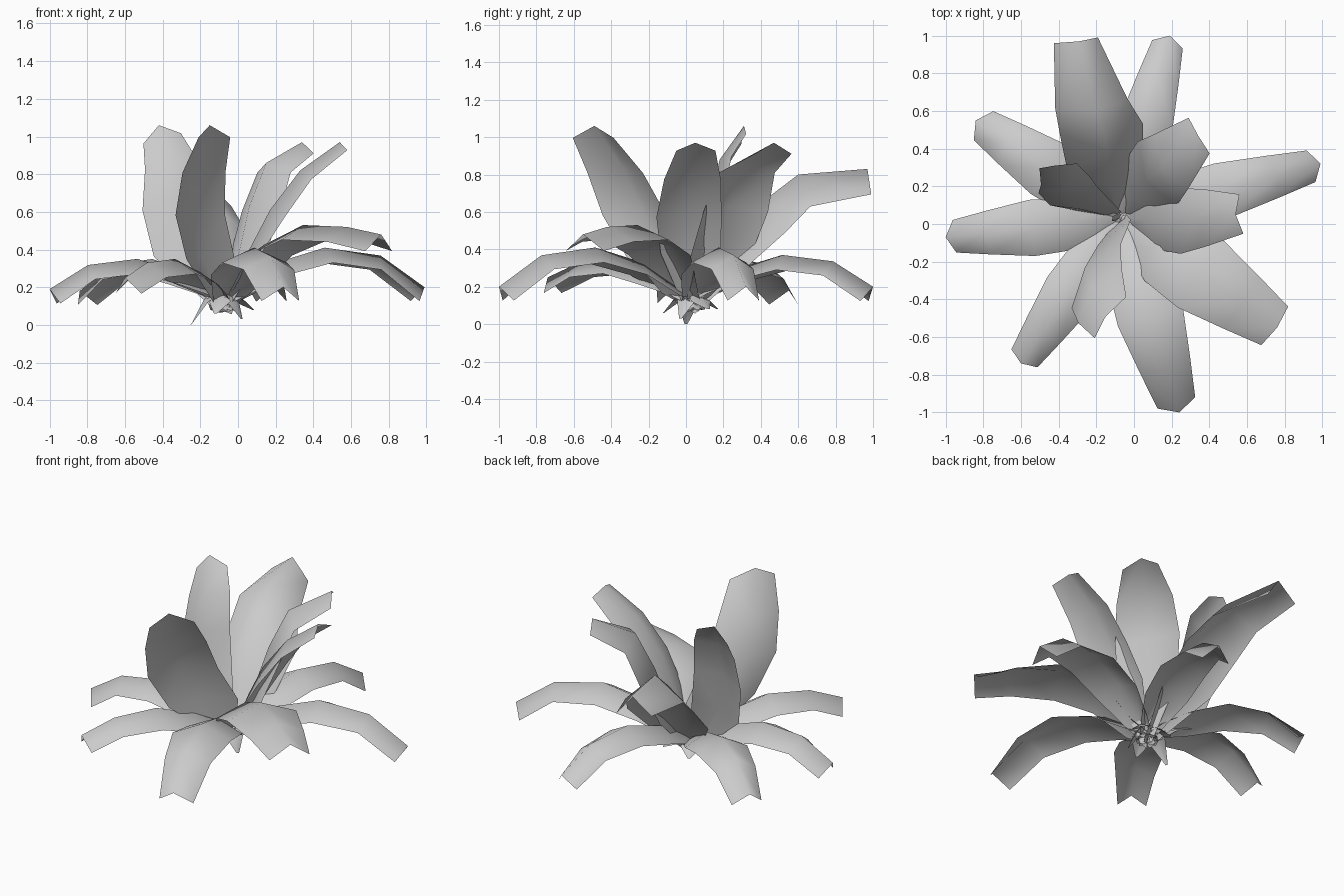
import bpy, math
from mathutils import Vector

CENTRE = Vector((-0.07, 0.03, 0.0))


def leaf(name, spine, half_widths, drops, side, pull=0.0):
    """Creased blade: a raised midrib with an edge on each side; pull draws the tip corners back."""
    spine = [Vector(p) for p in spine]
    side = Vector(side).normalized()
    n = len(spine)
    verts, faces = [], []
    for i, p in enumerate(spine):
        tangent = (spine[min(i + 1, n - 1)] - spine[max(i - 1, 0)]).normalized()
        normal = tangent.cross(side).normalized()
        if normal.z < 0:
            normal = -normal
        for s in (-1, 0, 1):
            v = p + side * (s * half_widths[i])
            if s:
                v = v - normal * drops[i]
                if i == n - 1:
                    v = v - tangent * pull
            v.z = max(v.z, 0.0)
            verts.append(v)
    for i in range(n - 1):
        for j in range(2):
            a = 3 * i + j
            faces.append((a, a + 1, a + 4, a + 3))
    mesh = bpy.data.meshes.new(name)
    mesh.from_pydata(verts, [], faces)
    mesh.shade_smooth()
    obj = bpy.data.objects.new(name, mesh)
    bpy.context.collection.objects.link(obj)
    return obj


# Low arching leaves: tip x, tip y, widest half width, peak z, tip z
low_leaves = [
    (0.99, 0.32, 0.15, 0.41, 0.20),
    (0.76, -0.55, 0.215, 0.53, 0.48),
    (0.24, -1.0, 0.18, 0.41, 0.20),
    (-0.60, -0.74, 0.145, 0.35, 0.25),
    (-1.0, -0.07, 0.15, 0.35, 0.19),
    (-0.84, 0.55, 0.16, 0.35, 0.18),
    (0.19, 1.0, 0.145, 0.37, 0.20),
]
for k, (x, y, w, peak, tip) in enumerate(low_leaves):
    out = Vector((x, y, 0)) - CENTRE
    heights = (0.09, 0.20, peak * 0.80, peak, tip + 0.80 * (peak - tip), tip)
    spine = []
    for t, z in zip((-0.07, 0.07, 0.25, 0.50, 0.78, 1.0), heights):
        p = CENTRE + out * t
        spine.append((p.x, p.y, z))
    widths = [w * f for f in (0.15, 0.55, 0.93, 1.0, 0.78, 0.58)]
    leaf(f"low_leaf_{k + 1}", spine, widths,
         (0.02, 0.05, 0.07, 0.08, 0.08, 0.09), (-out.y, out.x, 0))

# Upright leaves: midrib points above the base, widest half width, fold, side direction,
# tip pull, width factors of the lower and the last rows
upright_leaves = [
    ([(-0.13, 0.20, 0.40), (-0.14, 0.39, 0.64), (-0.20, 0.60, 0.80), (-0.29, 0.97, 0.83)],
     0.225, 0.15, (1, 0.13, -0.15), 0.0, 0.9, 0.53),
    ([(-0.29, 0.08, 0.41), (-0.35, 0.13, 0.66), (-0.36, 0.18, 0.88), (-0.42, 0.31, 1.06)],
     0.16, 0.05, (0.92, 0.12, 0.25), 0.06, 1.0, 0.65),
    ([(-0.19, -0.11, 0.35), (-0.26, -0.23, 0.60), (-0.23, -0.34, 0.84), (-0.15, -0.49, 1.06)],
     0.215, 0.07, (0.60, 0.78, 0), 0.04, 0.98, 0.64),
    ([(0.06, 0.02, 0.40), (0.17, 0.01, 0.61), (0.33, 0.03, 0.82), (0.54, 0.05, 0.97)],
     0.175, 0.065, (-0.1, 1, 0), 0.0, 0.92, 0.6),
    ([(0.00, 0.15, 0.36), (0.06, 0.23, 0.63), (0.15, 0.30, 0.86), (0.34, 0.47, 0.97)],
     0.20, 0.07, (-0.5, 0.85, 0), 0.02, 0.92, 0.55),
]
for k, (points, w, fold, side, pull, low, last) in enumerate(upright_leaves):
    spine = [(-0.07, 0.03, 0.07)] + points
    leaf(f"upright_leaf_{k + 1}", spine, [w * f for f in (0.18, low, 1.0, 0.87, last)],
         [fold * f for f in (0.1, 0.8, 1.1, 1.0, 0.8)], side, pull)

# Small withered scales hanging under the rosette
scale_tips = [(-0.25, 0.0, 0.0), (0.02, -0.03, 0.03), (0.08, 0.12, 0.08),
              (-0.14, 0.17, 0.08), (-0.12, -0.12, 0.06)]
for k, tip in enumerate(scale_tips):
    out = Vector(tip) - CENTRE
    mid = CENTRE + out * 0.6
    leaf(f"base_scale_{k + 1}", [(CENTRE.x, CENTRE.y, 0.17), (mid.x, mid.y, 0.14), tip],
         (0.02, 0.06, 0.008), (0, 0.02, 0), (-out.y, out.x, 0))

# Young shoot in the heart of the rosette
leaf("young_shoot", [(-0.07, 0.03, 0.10), (-0.09, 0.03, 0.25), (-0.11, 0.04, 0.38)],
     (0.015, 0.03, 0.004), (0, 0.01, 0), (0.7, 0.7, 0))
